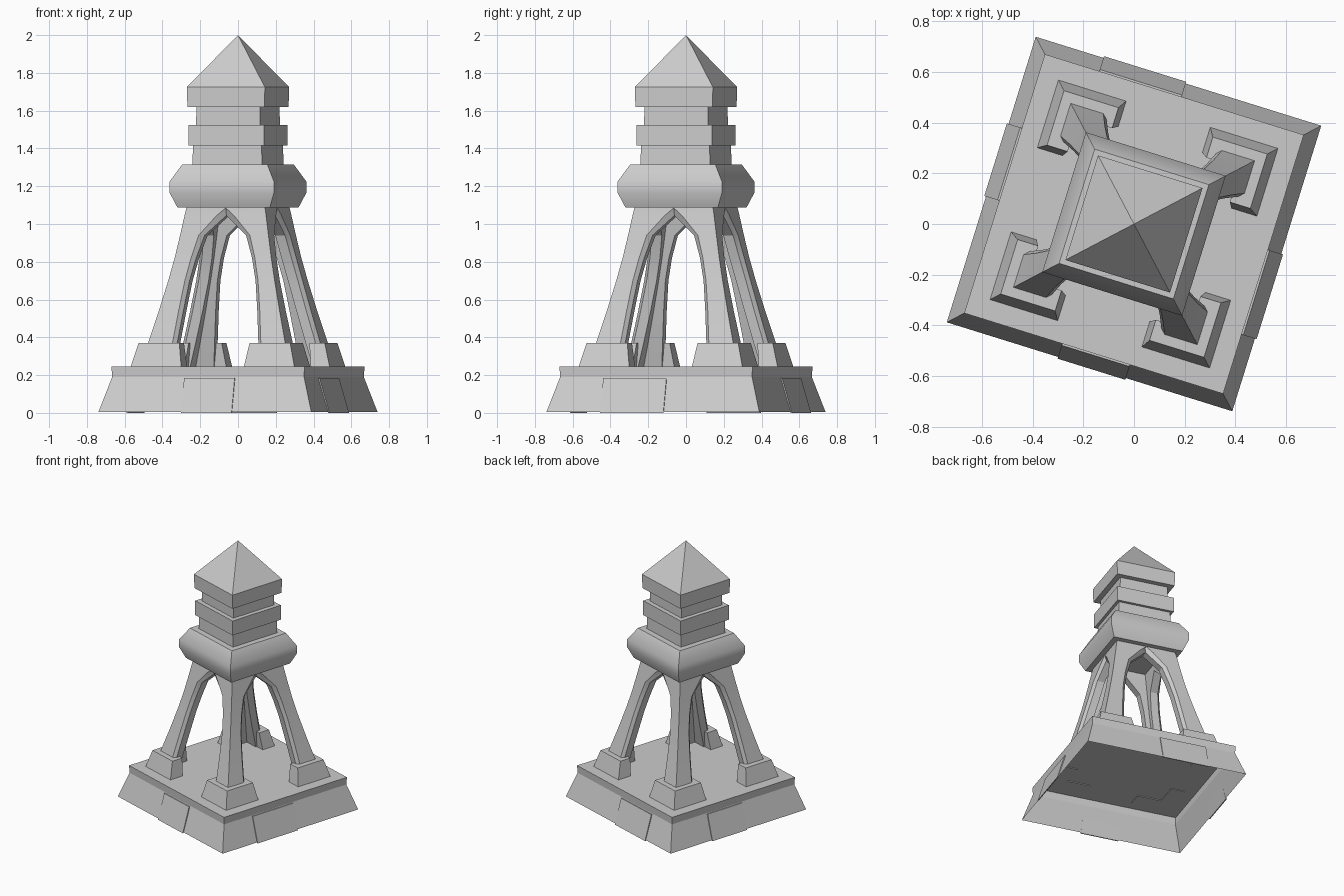
import bpy, bmesh, math
from mathutils import Matrix

if "Cube" in bpy.data.objects:
    bpy.data.objects.remove(bpy.data.objects["Cube"])

TURN = Matrix.Rotation(math.radians(-17.3), 4, 'Z')
stone = bpy.data.materials.new("pale_grey_stone")
stone.diffuse_color = (0.6, 0.6, 0.6, 1)
stone.use_nodes = True
stone.node_tree.nodes["Principled BSDF"].inputs["Base Color"].default_value = stone.diffuse_color


def finish(bm, name, quarter=0, smooth=None):
    """Turn the mesh into place and make it an object."""
    bm.transform(TURN @ Matrix.Rotation(quarter * math.pi / 2, 4, 'Z'))
    mesh = bpy.data.meshes.new(name)
    bm.to_mesh(mesh)
    bm.free()
    mesh.materials.append(stone)
    ob = bpy.data.objects.new(name, mesh)
    bpy.context.collection.objects.link(ob)
    if smooth:
        bpy.ops.object.select_all(action='DESELECT')
        ob.select_set(True)
        bpy.context.view_layer.objects.active = ob
        bpy.ops.object.shade_smooth_by_angle(angle=math.radians(smooth))
    return ob


def loft(sections, cap_bottom=True, cap_top=True):
    """Join equal-length rings of points, bottom to top."""
    bm = bmesh.new()
    rings = [[bm.verts.new(p) for p in s] for s in sections]
    n = len(rings[0])
    for a, b in zip(rings, rings[1:]):
        for i in range(n):
            j = (i + 1) % n
            bm.faces.new((a[i], a[j], b[j], b[i]))
    if cap_bottom:
        bm.faces.new(rings[0][::-1])
    if cap_top:
        bm.faces.new(rings[-1])
    return bm


def square(h, z):
    return [(-h, -h, z), (h, -h, z), (h, h, z), (-h, h, z)]


def tower(name, profile, smooth=None, **caps):
    finish(loft([square(h, z) for h, z in profile], **caps), name, smooth=smooth)


# Hollow sloped base, open underneath
base = loft([square(.59, .005), square(.532, .19), square(.535, .245)], cap_bottom=False)
finish(base, "base")

# Thin stone slabs on the sloped skirt
slabs = [(-.13, .15), (-.29, .06), (-.03, .31), (-.23, .07)]
for k, (u0, u1) in enumerate(slabs):
    rows = []
    for y, z in ((.59, 0), (.535, .185)):
        rows.append([(u0, -y - .007, z), (u1, -y - .007, z), (u1, -y, z), (u0, -y, z)])
    finish(loft(rows), f"skirt_slab_{k + 1}", k)

# Corner pedestals, L-shaped and tapered
def pedestal_ring(out, end, inner, z):
    return [(out, out, z), (end, out, z), (end, inner, z),
            (inner, inner, z), (inner, end, z), (out, end, z)]

# Corner legs: z, outer half width, arch half width at face, arch half width inside, thickness
LEVELS = [(.245, .415, .26, .24, .075), (.37, .38, .245, .225, .075),
          (.54, .335, .225, .205, .075), (.70, .295, .203, .183, .075),
          (.82, .268, .177, .155, .075), (.94, .245, .142, .115, .075),
          (1.045, .226, .048, 0, .075), (1.085, .218, 0, 0, .075),
          (1.12, .215, 0, 0, .075)]


def leg_ring(z, h, w_face, w_in, t):
    c = .02
    half = [(w_face, h), (w_in, h - c), (w_in, h - t)]
    pts = [(h, h)] + half + [(h - t, h - t)] + [(y, x) for x, y in reversed(half)]
    return [(x, y, z) for x, y in pts]


for k in range(4):
    finish(loft([pedestal_ring(.455, .173, .35, .24), pedestal_ring(.42, .195, .335, .37)]),
           f"pedestal_{k + 1}", k)
    finish(loft([leg_ring(*lv) for lv in LEVELS]), f"arched_leg_{k + 1}", k, smooth=20)

# Bulging collar above the arches
tower("collar", [(.256, 1.087), (.289, 1.165), (.289, 1.225), (.236, 1.315)], smooth=35)

# Stacked necks and ring
tower("lower_neck", [(.193, 1.31), (.19, 1.42)])
tower("ring", [(.21, 1.415), (.21, 1.525)])
tower("upper_neck", [(.177, 1.52), (.176, 1.625)])

# Roof slab with pyramid
roof = loft([square(.214, 1.62), square(.216, 1.725)], cap_top=False)
roof.verts.ensure_lookup_table()
top = [v for v in roof.verts if v.co.z > 1.7]
apex = roof.verts.new((0, 0, 2))
for i in range(4):
    roof.faces.new((top[i], top[(i + 1) % 4], apex))
finish(roof, "pyramid_roof")

# Make every surface face outward, leaving the open base as built
for ob in bpy.context.scene.objects:
    if ob.name != "base":
        bm = bmesh.new()
        bm.from_mesh(ob.data)
        bmesh.ops.recalc_face_normals(bm, faces=bm.faces)
        bm.to_mesh(ob.data)
        bm.free()
